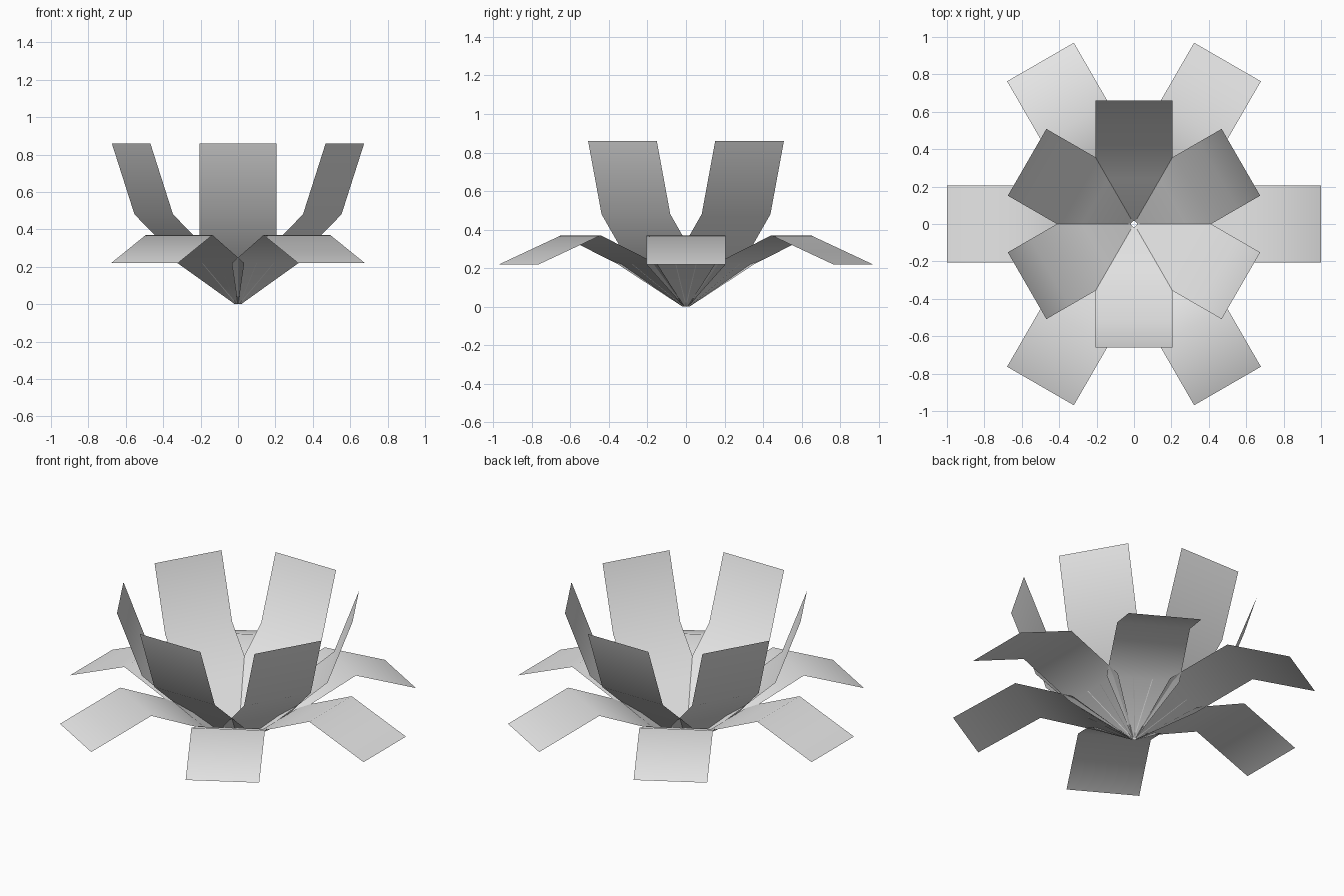
import bpy, bmesh, math
from mathutils import Matrix, Vector

cube = bpy.data.objects.get("Cube")
if cube:
    bpy.data.objects.remove(cube, do_unlink=True)

GREY = (0.8, 0.8, 0.8, 1.0)
mat = bpy.data.materials.new("pale grey")
mat.use_nodes = True
mat.diffuse_color = GREY
mat.node_tree.nodes["Principled BSDF"].inputs["Base Color"].default_value = GREY


def petal(name, profile, angle):
    """Thin strip that follows a profile of (radius, height, half width)."""
    bm = bmesh.new()
    turn = Matrix.Rotation(angle, 4, "Z")
    rows = [[bm.verts.new(turn @ Vector((r, side * w, z))) for side in (-1, 1)]
            for r, z, w in profile]
    for a, b in zip(rows, rows[1:]):
        face = bm.faces.new((a[0], b[0], b[1], a[1]))
        face.smooth = True
    mesh = bpy.data.meshes.new(name)
    bm.to_mesh(mesh)
    bm.free()
    mesh.materials.append(mat)
    obj = bpy.data.objects.new(name, mesh)
    bpy.context.collection.objects.link(obj)


HALF = 0.206
# Outer petals spread and droop; inner petals stand up as a cup
outer = [(0.015, 0.0, 0.01), (0.29, 0.22, HALF), (0.63, 0.37, HALF), (1.0, 0.22, HALF)]
inner = [(0.015, 0.0, 0.01), (0.24, 0.235, HALF), (0.52, 0.48, HALF), (0.66, 0.86, HALF)]

for i in range(6):
    petal(f"outer_petal_{i + 1}", outer, math.radians(60 * i))
    petal(f"inner_petal_{i + 1}", inner, math.radians(60 * i + 30))
